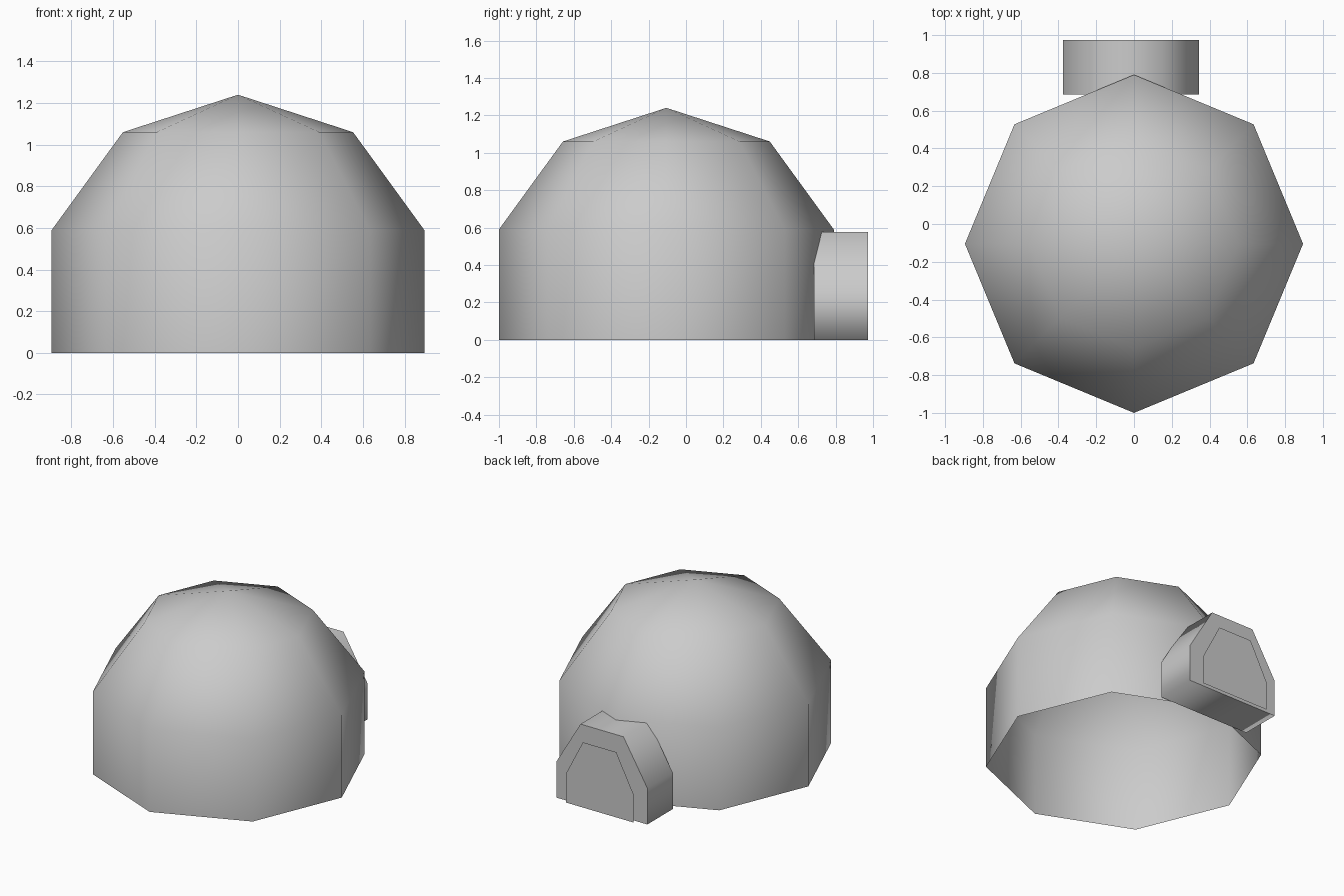
import bpy
import bmesh
from math import cos, sin, pi

default = bpy.data.objects.get("Cube")
if default:
    bpy.data.objects.remove(default, do_unlink=True)

# Single pale grey colour
grey = bpy.data.materials.new("pale_grey")
grey.use_nodes = True
grey.diffuse_color = (0.6, 0.6, 0.6, 1)
grey.node_tree.nodes["Principled BSDF"].inputs["Base Color"].default_value = (0.6, 0.6, 0.6, 1)


def finish(bm, name):
    mesh = bpy.data.meshes.new(name)
    bm.to_mesh(mesh)
    bm.free()
    mesh.materials.append(grey)
    obj = bpy.data.objects.new(name, mesh)
    bpy.context.collection.objects.link(obj)
    return obj


def arch(half_base, shoulder, half_top, height, centre=-0.016):
    """Six-sided arch outline in x and z."""
    right = [(half_base, 0), (half_base, shoulder), (half_top, height)]
    left = [(-x, z) for x, z in reversed(right)]
    return [(centre + x, z) for x, z in right + left]


# Dome: eight-sided shell, open underneath
SIDES = 8
CENTRE_Y = -0.105
bm = bmesh.new()
rings = []
for radius, z in [(0.895, 0), (0.895, 0.59), (0.553, 1.06)]:
    rings.append([bm.verts.new((radius * cos(2 * pi * i / SIDES),
                                CENTRE_Y + radius * sin(2 * pi * i / SIDES), z))
                  for i in range(SIDES)])
apex = bm.verts.new((0, CENTRE_Y, 1.24))
for i in range(SIDES):
    j = (i + 1) % SIDES
    for low, high in zip(rings, rings[1:]):
        bm.faces.new((low[i], low[j], high[j], high[i]))
    bm.faces.new((rings[-1][i], rings[-1][j], apex))
for face in bm.faces:
    face.smooth = True
finish(bm, "dome")

# Entrance tunnel: arch prism with smooth sides and flat ends
bm = bmesh.new()
outline = arch(0.359, 0.26, 0.17, 0.577)
inner, outer = [[bm.verts.new((x, y, z)) for x, z in outline] for y in (0.685, 0.973)]
bm.faces.new(inner)
bm.faces.new(outer)
for i in range(len(outline)):
    j = (i + 1) % len(outline)
    bm.faces.new((inner[i], inner[j], outer[j], outer[i])).smooth = True
bmesh.ops.recalc_face_normals(bm, faces=bm.faces)
finish(bm, "entrance_tunnel")

# Door: a single flat panel just in front of the tunnel end
bm = bmesh.new()
panel = bm.faces.new([bm.verts.new((x, 1.0, z)) for x, z in arch(0.267, 0.205, 0.132, 0.467)])
panel.normal_update()
if panel.normal.y < 0:
    panel.normal_flip()
finish(bm, "door_panel")
